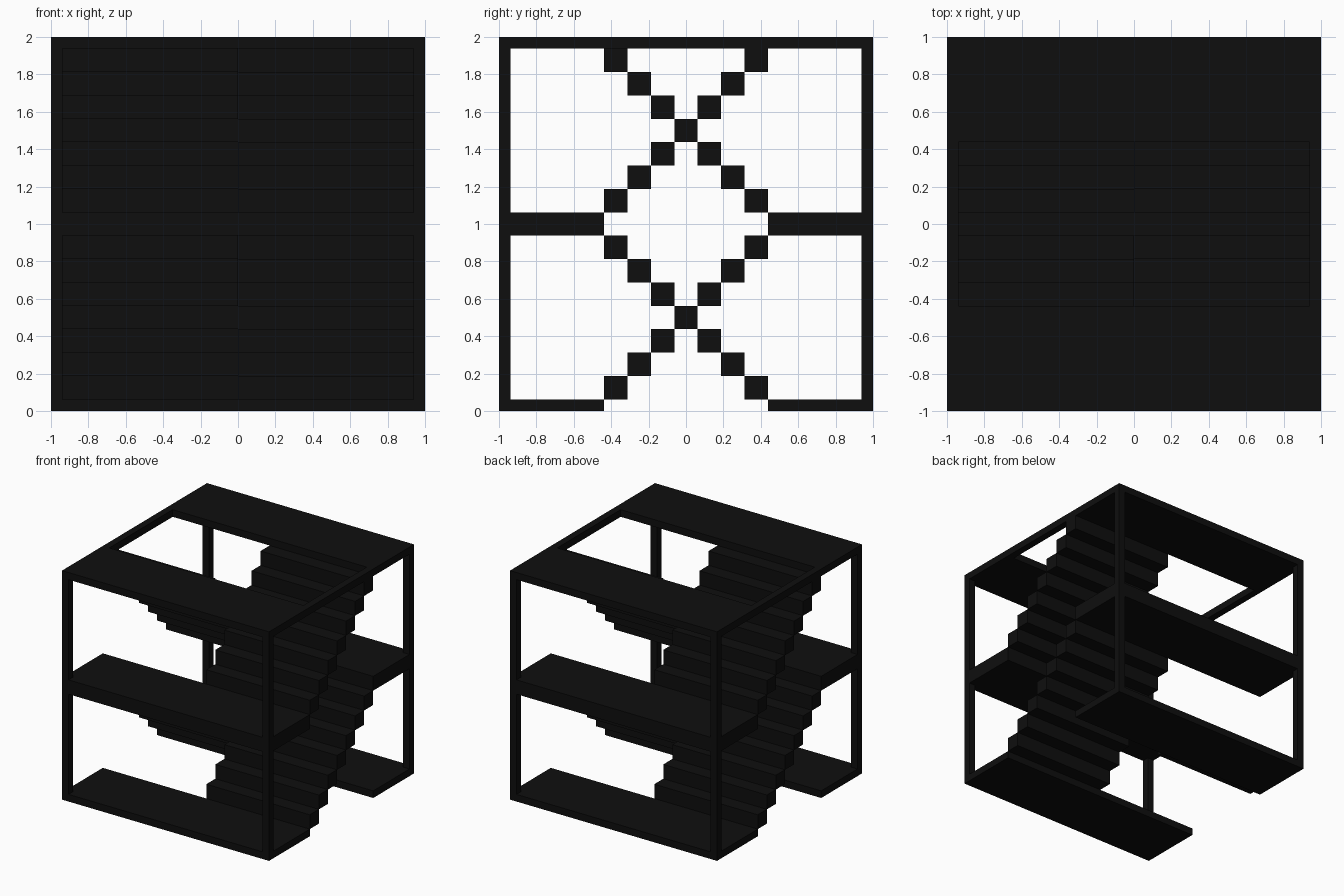
import bpy, bmesh
from mathutils import Matrix, Vector

if "Cube" in bpy.data.objects:
    bpy.data.objects.remove(bpy.data.objects["Cube"])

U = 1 / 16          # thickness of posts, rails and slabs
EDGE = 7 * U        # inner edge of every floor
mat = bpy.data.materials.new("black")
mat.diffuse_color = (0.0045, 0.0045, 0.0045, 1)
mat.use_nodes = True
mat.node_tree.nodes["Principled BSDF"].inputs["Base Color"].default_value = mat.diffuse_color


def boxes(name, spans):
    """One object made of boxes, each (x0, x1, y0, y1, z0, z1)."""
    bm = bmesh.new()
    for x0, x1, y0, y1, z0, z1 in spans:
        centre = Vector((x0 + x1, y0 + y1, z0 + z1)) / 2
        size = (x1 - x0, y1 - y0, z1 - z0, 1)
        bmesh.ops.create_cube(bm, size=1, matrix=Matrix.Translation(centre) @ Matrix.Diagonal(size))
    me = bpy.data.meshes.new(name)
    bm.to_mesh(me)
    bm.free()
    me.materials.append(mat)
    ob = bpy.data.objects.new(name, me)
    bpy.context.collection.objects.link(ob)


def turned(s):
    """The same box turned half way round the z axis."""
    return (-s[1], -s[0], -s[3], -s[2], s[4], s[5])


# Front and back floors on three levels
for level, z0, z1 in (("bottom", 0, U), ("middle", 1 - U, 1 + U), ("top", 2 - U, 2)):
    floor = (-1, 1, -1, -EDGE, z0, z1)
    boxes("front_floor_" + level, [floor])
    boxes("back_floor_" + level, [turned(floor)])

# Corner posts on both storeys
for i, (z0, z1) in enumerate(((U, 1 - U), (1 + U, 2 - U))):
    posts = [(-1, -1 + U, -1, -1 + U, z0, z1), (1 - U, 1, -1, -1 + U, z0, z1)]
    boxes(f"corner_posts_{i + 1}", posts + [turned(p) for p in posts])

# Rails joining the two top floors
rail = (1 - U, 1, -EDGE, EDGE, 2 - U, 2)
boxes("right_top_rail", [rail])
boxes("left_top_rail", [turned(rail)])

# Two opposed flights of seven block steps on each storey
for storey in range(2):
    steps = []
    for k in range(7):
        y, z = -EDGE + k * 2 * U, storey + U + k * 2 * U
        steps.append((0, 1, y, y + 2 * U, z, z + 2 * U))
    boxes(f"right_stairs_{storey + 1}", steps)
    boxes(f"left_stairs_{storey + 1}", [turned(s) for s in steps])
